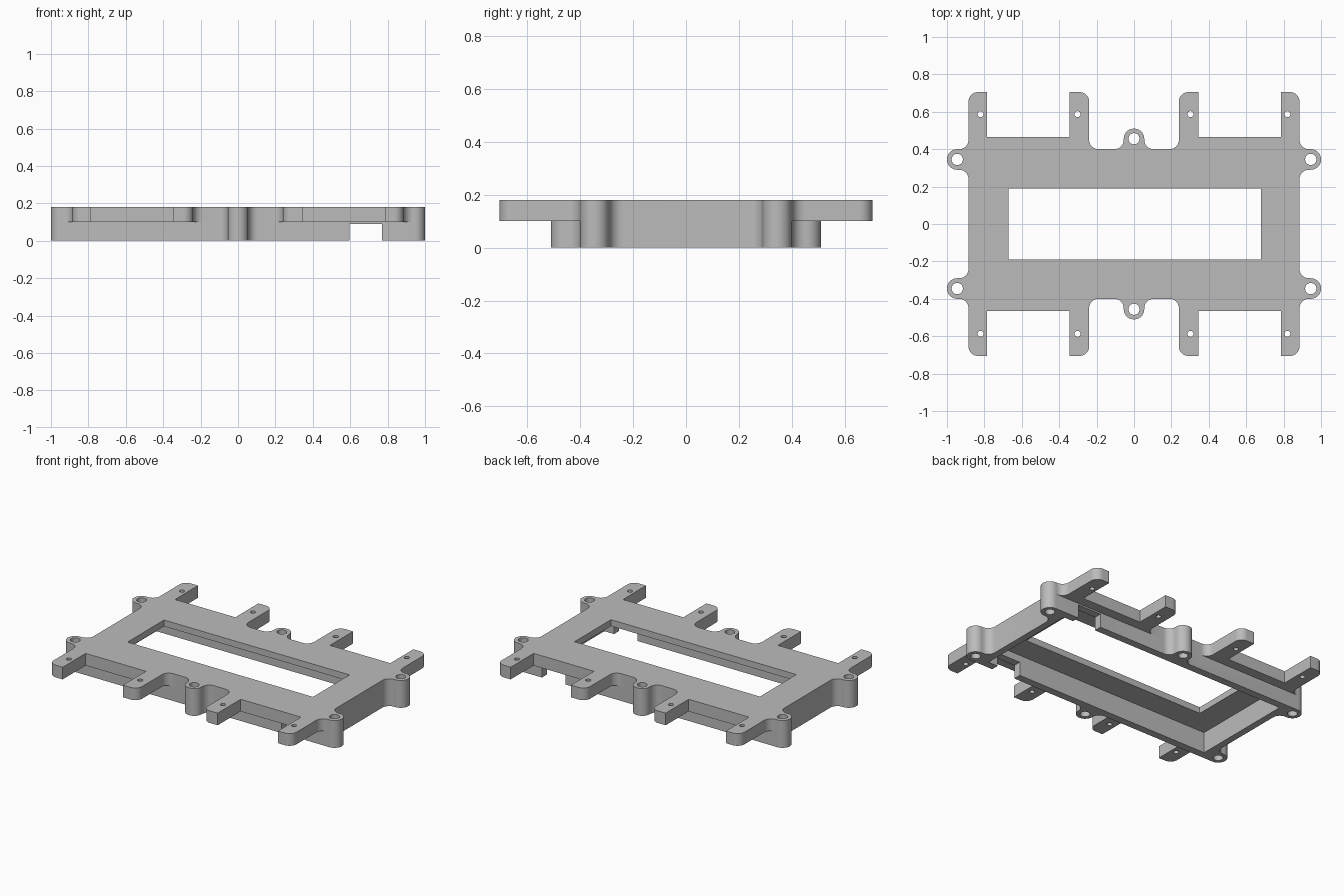
import bpy, bmesh, math
from mathutils import Vector

old = bpy.data.objects.get("Cube")
if old:
    bpy.data.objects.remove(old)

grey = bpy.data.materials.new("plain_grey")
grey.use_nodes = True
colour = (0.5, 0.5, 0.5, 1)
grey.diffuse_color = colour
grey.node_tree.nodes["Principled BSDF"].inputs["Base Color"].default_value = colour


def rounded(corners, steps=10):
    """Turn (x, y, radius) right-angled corners into a rounded outline."""
    points = []
    for i, (x, y, r) in enumerate(corners):
        p = Vector((x, y))
        if r == 0:
            points.append(p)
            continue
        before = (Vector(corners[i - 1][:2]) - p).normalized()
        after = (Vector(corners[(i + 1) % len(corners)][:2]) - p).normalized()
        centre = p + (before + after) * r
        for k in range(steps + 1):
            a = math.pi / 2 * k / steps
            points.append(centre - after * r * math.cos(a) - before * r * math.sin(a))
    return points


def four_way(quarter):
    """Mirror a quarter outline about both axes into a closed loop."""
    half = quarter + [(-x, y, r) for x, y, r in reversed(quarter)]
    return half + [(-x, -y, r) for x, y, r in half]


def slab(name, outline, z0, z1):
    """Extrude a flat outline between two heights."""
    bm = bmesh.new()
    face = bm.faces.new([bm.verts.new((p[0], p[1], z0)) for p in outline])
    grown = bmesh.ops.extrude_face_region(bm, geom=[face])
    top = [v for v in grown["geom"] if isinstance(v, bmesh.types.BMVert)]
    bmesh.ops.translate(bm, verts=top, vec=(0, 0, z1 - z0))
    bmesh.ops.recalc_face_normals(bm, faces=bm.faces)
    mesh = bpy.data.meshes.new(name)
    bm.to_mesh(mesh)
    bm.free()
    mesh.materials.append(grey)
    obj = bpy.data.objects.new(name, mesh)
    bpy.context.collection.objects.link(obj)
    return obj


def box(name, x0, x1, y, z0, z1):
    return slab(name, [(x0, -y), (x1, -y), (x1, y), (x0, y)], z0, z1)


def circle(x, y, r, n=32):
    return [(x + r * math.cos(math.tau * k / n), y + r * math.sin(math.tau * k / n))
            for k in range(n)]


def combine(target, other, operation):
    other.hide_render = True
    mod = target.modifiers.new(operation.lower(), "BOOLEAN")
    mod.operation, mod.solver, mod.object = operation, "EXACT", other
    bpy.context.view_layer.objects.active = target
    bpy.ops.object.modifier_apply(modifier=mod.name)
    bpy.data.objects.remove(other)


# Lugs shared by both levels
side_lug = [(0.885, 0.29, 0.05), (1, 0.29, 0.0545), (1, 0.4, 0.0545)]
end_lug = [(0.055, 0.4, 0.05), (0.055, 0.51, 0.0545)]

# Upper level carries the eight arms
arms = [(0.885, 0.4, 0.05), (0.885, 0.705, 0.05), (0.785, 0.705, 0),
        (0.785, 0.465, 0), (0.345, 0.465, 0), (0.345, 0.705, 0),
        (0.24, 0.705, 0.05), (0.24, 0.4, 0.05)]
frame = slab("bezel_frame", rounded(four_way(side_lug + arms + end_lug)), 0.1, 0.18)

# Lower level is the skirt wall
skirt = slab("skirt", rounded(four_way(side_lug + end_lug)), 0, 0.1)
combine(frame, skirt, "UNION")

# Hollow underside, window and the slot across both long walls
combine(frame, box("cavity_cutter", -0.84, 0.84, 0.35, -0.1, 0.138), "DIFFERENCE")
combine(frame, box("window_cutter", -0.672, 0.68, 0.19, -0.1, 0.3), "DIFFERENCE")
combine(frame, box("slot_cutter", 0.597, 0.77, 0.6, -0.1, 0.09), "DIFFERENCE")

# Screw holes in lugs and arms
holes = [(sx * 0.945, sy * 0.345, 0.03) for sx in (-1, 1) for sy in (-1, 1)]
holes += [(0, sy * 0.456, 0.03) for sy in (-1, 1)]
holes += [(sx * x, sy * 0.587, 0.016) for x in (0.82, 0.302)
          for sx in (-1, 1) for sy in (-1, 1)]
for x, y, r in holes:
    combine(frame, slab("hole_cutter", circle(x, y, r), -0.1, 0.3), "DIFFERENCE")

# Smooth the curved walls and keep the edges crisp
bpy.ops.object.select_all(action="DESELECT")
frame.select_set(True)
bpy.context.view_layer.objects.active = frame
bpy.ops.object.shade_smooth_by_angle(angle=math.radians(30))
